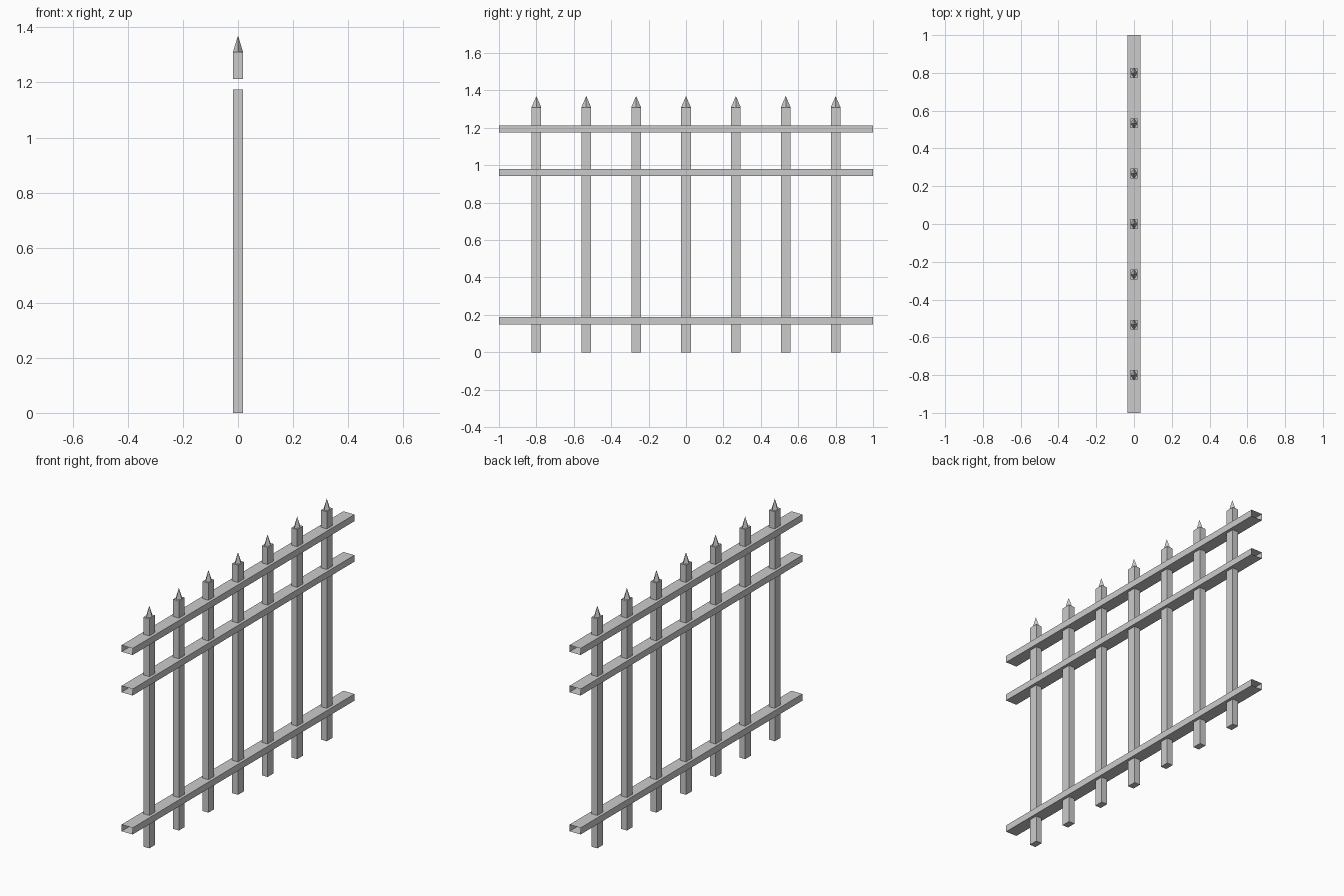
import bpy, bmesh

if "Cube" in bpy.data.objects:
    bpy.data.objects.remove(bpy.data.objects["Cube"])

POST_X, POST_Y = 0.0185, 0.026      # picket half sizes
RAIL_X = 0.035                      # rail half depth
RAIL_LEVELS = {"bottom_rail": (0.15, 0.188),
               "middle_rail": (0.943, 0.98),
               "top_rail": (1.174, 1.212)}
SHOULDER, TIP = 1.31, 1.37


def finish(name, bm):
    bmesh.ops.recalc_face_normals(bm, faces=bm.faces)
    mesh = bpy.data.meshes.new(name)
    bm.to_mesh(mesh)
    bm.free()
    obj = bpy.data.objects.new(name, mesh)
    bpy.context.collection.objects.link(obj)
    return obj


def prism(bm, hx, hy, y, z0, z1):
    verts = bmesh.ops.create_cube(bm, size=1)["verts"]
    for v in verts:
        v.co.x *= 2 * hx
        v.co.y = v.co.y * 2 * hy + y
        v.co.z = z0 + (v.co.z + 0.5) * (z1 - z0)
    return verts


# Hollow rails, open at both ends
for name, (z0, z1) in RAIL_LEVELS.items():
    bm = bmesh.new()
    prism(bm, RAIL_X, 1.0, 0, z0, z1)
    ends = [f for f in bm.faces if abs(f.calc_center_median().y) > 0.9]
    bmesh.ops.delete(bm, geom=ends, context='FACES_ONLY')
    finish(name, bm)

# Pickets: lower post, short post above the top rail, diamond-based spike
top_z0, top_z1 = RAIL_LEVELS["top_rail"]
for i in range(7):
    y = (i - 3) * 0.8 / 3
    bm = bmesh.new()
    prism(bm, POST_X, POST_Y, y, 0, top_z0)
    finish(f"picket_{i + 1}", bm)

    bm = bmesh.new()
    prism(bm, POST_X, POST_Y, y, top_z1, SHOULDER)
    finish(f"picket_top_{i + 1}", bm)

    bm = bmesh.new()
    base = [bm.verts.new(p) for p in ((POST_X, y, SHOULDER), (0, y + POST_Y, SHOULDER),
                                      (-POST_X, y, SHOULDER), (0, y - POST_Y, SHOULDER))]
    tip = bm.verts.new((0, y, TIP))
    bm.faces.new(base)
    for k in range(4):
        bm.faces.new((base[k], base[(k + 1) % 4], tip))
    finish(f"spike_{i + 1}", bm)
